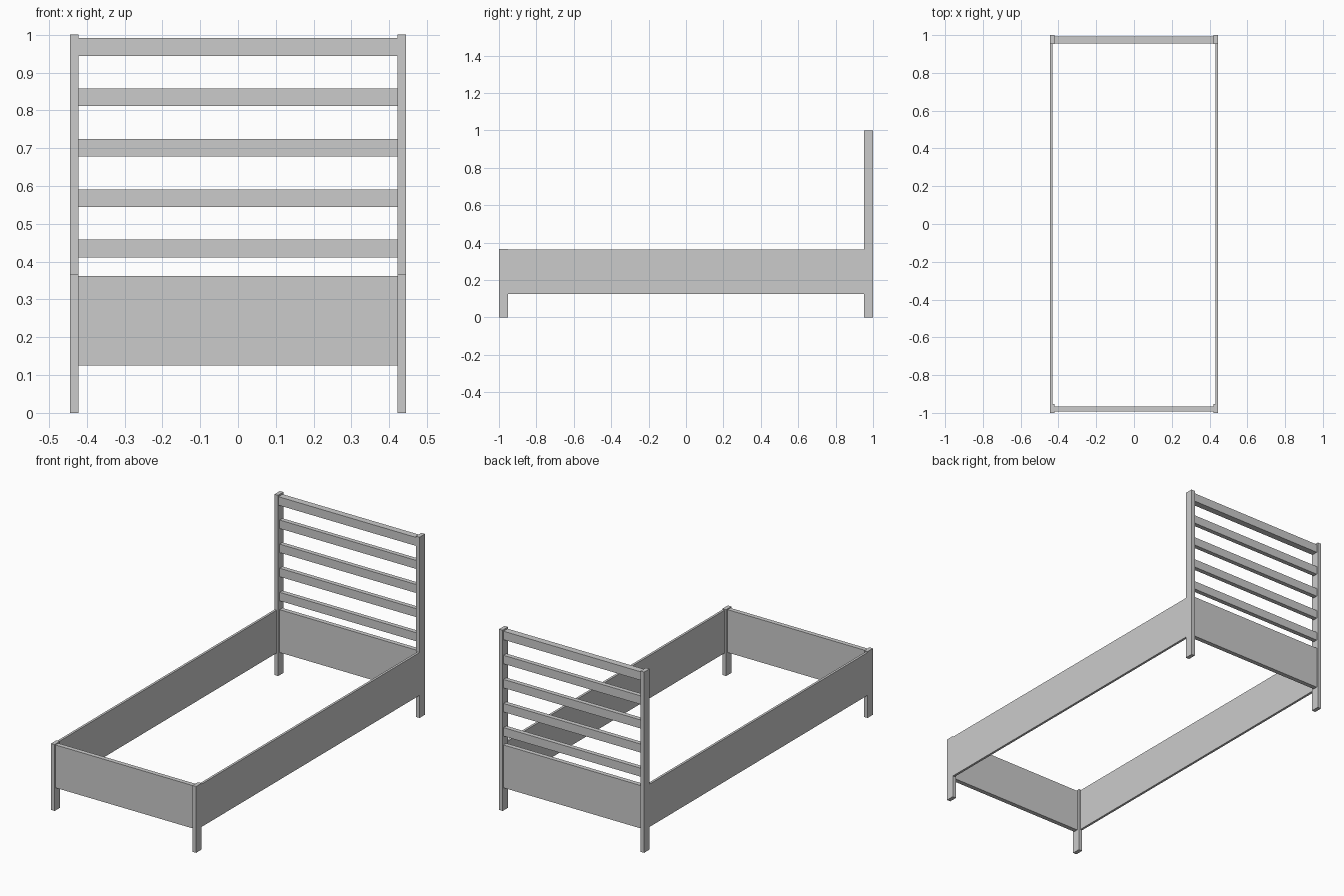
import bpy

if "Cube" in bpy.data.objects:
    bpy.data.objects.remove(bpy.data.objects["Cube"])


def box(name, x, y, z):
    """Box from (min, max) ranges on each axis."""
    bpy.ops.mesh.primitive_cube_add(
        size=1, location=[(a + b) / 2 for a, b in (x, y, z)])
    ob = bpy.context.object
    ob.name = name
    ob.scale = [b - a for a, b in (x, y, z)]
    bpy.ops.object.transform_apply(location=False, rotation=False, scale=True)
    return ob


OUT, IN = 0.444, 0.422      # outer and inner faces of the posts
POST = 0.953                # inner y of the posts
LOW, HIGH = 0.125, 0.362    # bottom and top of the frame boards

# Posts and side rails, flush on the outside
for s, side in ((-1, "left"), (1, "right")):
    px = sorted((s * IN, s * OUT))
    box(f"front_post_{side}", px, (-1, -POST), (0, 0.367))
    box(f"back_post_{side}", px, (POST, 1), (0, 1))
    box(f"side_rail_{side}", sorted((s * 0.431, s * OUT)), (-POST, POST), (LOW, HIGH))

# End boards between the posts
span = (-IN, IN)
box("foot_board", span, (-0.992, -0.967), (LOW, HIGH))
box("head_board", span, (0.967, 0.992), (LOW, HIGH))

# Headboard slats, the top one deeper
for i in range(5):
    z = 0.411 + i * 0.1333
    box(f"head_slat_{i + 1}", span, (0.956 if i == 4 else 0.967, 0.992), (z, z + 0.047))
